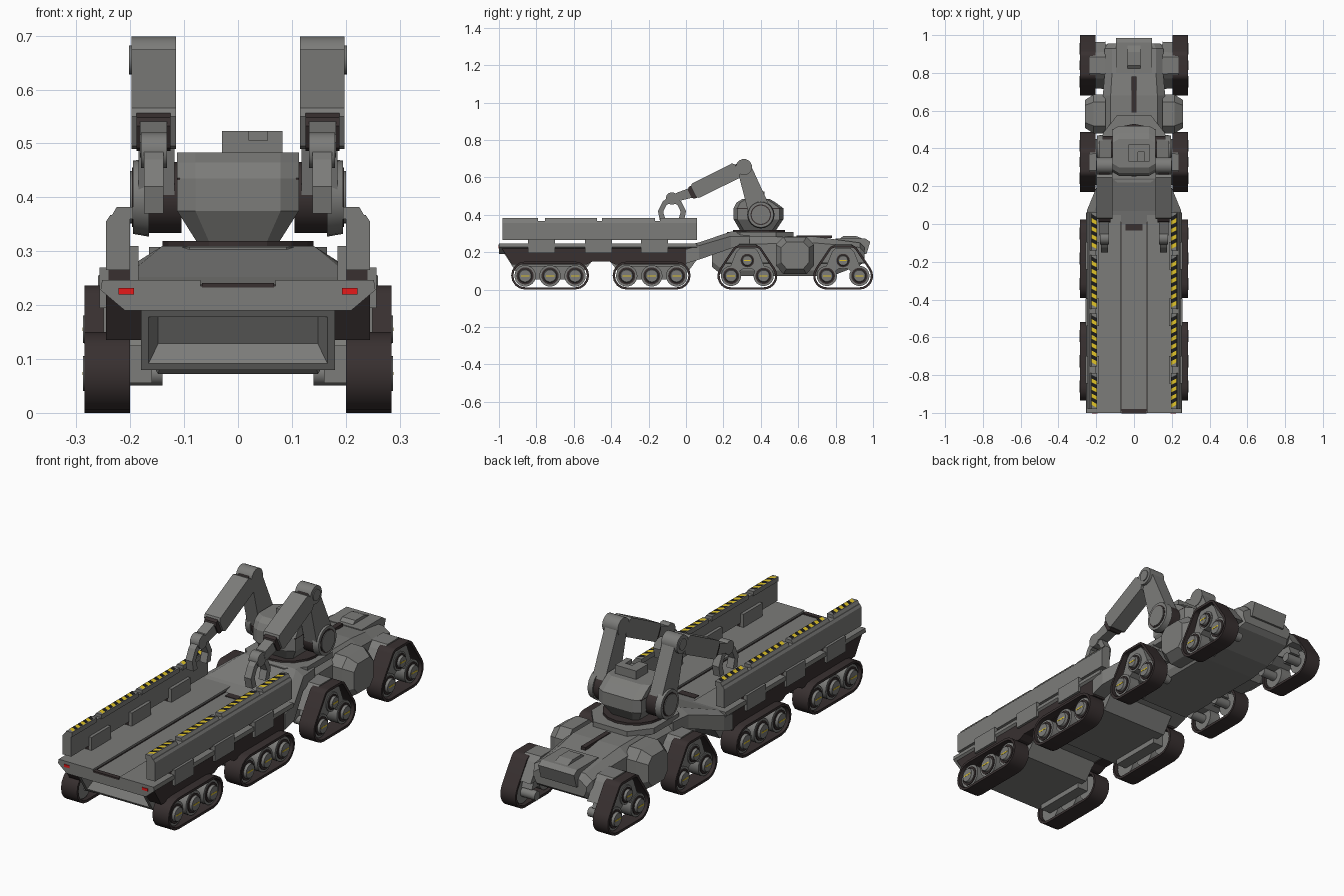
import bpy, bmesh, math
from mathutils import Vector

if "Cube" in bpy.data.objects:
    bpy.data.objects.remove(bpy.data.objects["Cube"])

def material(name, r, g, b):
    m = bpy.data.materials.new(name)
    m.diffuse_color = (r, g, b, 1)
    m.use_nodes = True
    m.node_tree.nodes["Principled BSDF"].inputs["Base Color"].default_value = m.diffuse_color
    return m

GREY = material("hull grey", .2, .2, .192)
BROWN = material("dark brown", .04, .03, .03)
YELLOW = material("hazard yellow", .75, .55, .02)
BLACK = material("black", .012, .012, .012)
RED = material("light red", .8, .01, .01)

def finish(name, bm, mats, mirror=False, smooth=False):
    bmesh.ops.recalc_face_normals(bm, faces=bm.faces)
    me = bpy.data.meshes.new(name)
    bm.to_mesh(me)
    bm.free()
    for m in (mats if isinstance(mats, tuple) else (mats,)):
        me.materials.append(m)
    if smooth:
        me.polygons.foreach_set("use_smooth", [True] * len(me.polygons))
        me.set_sharp_from_angle(angle=math.radians(35))
    ob = bpy.data.objects.new(name, me)
    bpy.context.collection.objects.link(ob)
    if mirror:
        mod = ob.modifiers.new("mirror", 'MIRROR')
        mod.use_mirror_merge = False
    return ob

def rings(bm, loops, cap=True):
    """Skin a list of equal-length point loops."""
    vs = [[bm.verts.new(p) for p in lp] for lp in loops]
    n = len(vs[0])
    for a, b in zip(vs, vs[1:]):
        for i in range(n):
            bm.faces.new((a[i], a[(i + 1) % n], b[(i + 1) % n], b[i]))
    if cap:
        bm.faces.new(vs[0])
        bm.faces.new(vs[-1])

def side(name, pts, x0, x1, mat, mirror=True, scale=1, smooth=False):
    """Extrude a (y, z) profile along x, optionally shrinking the x1 end."""
    cy = (min(p[0] for p in pts) + max(p[0] for p in pts)) / 2
    cz = (min(p[1] for p in pts) + max(p[1] for p in pts)) / 2
    bm = bmesh.new()
    rings(bm, [[(x0, y, z) for y, z in pts],
               [(x1, cy + (y - cy) * scale, cz + (z - cz) * scale) for y, z in pts]])
    return finish(name, bm, mat, mirror, smooth)

def along(name, pts, y0, y1, mat, mirror=False):
    bm = bmesh.new()
    rings(bm, [[(x, y0, z) for x, z in pts], [(x, y1, z) for x, z in pts]])
    return finish(name, bm, mat, mirror)

def plan(name, pts, z0, z1, mat, mirror=False):
    bm = bmesh.new()
    rings(bm, [[(x, y, z0) for x, y in pts], [(x, y, z1) for x, y in pts]])
    return finish(name, bm, mat, mirror)

def box(name, x0, x1, y0, y1, z0, z1, mat, mirror=False):
    return side(name, [(y0, z0), (y1, z0), (y1, z1), (y0, z1)], x0, x1, mat, mirror)

def circle(y, z, r, n=24):
    return [(y + r * math.cos(i * math.tau / n), z + r * math.sin(i * math.tau / n)) for i in range(n)]

def disc(name, y, z, r, x0, x1, mat, scale=1):
    return side(name, circle(y, z, r), x0, x1, mat, True, scale, True)

def beam(name, p, q, w0, w1, x0, x1, mat):
    p, q = Vector(p), Vector(q)
    d = (q - p).normalized()
    n = Vector((-d.y, d.x))
    c = .012
    pts = [p + n * (w0 - 2 * c) / 2 - d * c, p + n * w0 / 2, q + n * w1 / 2, q + n * (w1 - 2 * c) / 2 + d * c,
           q - n * (w1 - 2 * c) / 2 + d * c, q - n * w1 / 2, p - n * w0 / 2, p - n * (w0 - 2 * c) / 2 - d * c]
    return side(name, [tuple(v) for v in pts], x0, x1, mat)

def belt(name, wheels, t, x0, x1):
    """Track band wrapped round counter-clockwise (y, z, r) wheels."""
    inner, outer = [], []
    normal = []
    for (y, z, r), (y2, z2, r2) in zip(wheels, wheels[1:] + wheels[:1]):
        d = math.hypot(y2 - y, z2 - z)
        normal.append(math.atan2(z2 - z, y2 - y) - math.acos((r - r2) / d))
    for i, (y, z, r) in enumerate(wheels):
        a0 = normal[i - 1]
        sweep = (normal[i] - a0) % math.tau
        for k in range(9):
            a = a0 + sweep * k / 8
            for lst, rad in ((inner, r), (outer, r + t)):
                lst.append((y + rad * math.cos(a), z + rad * math.sin(a)))
    bm = bmesh.new()
    loops = [[(x, y, z) for y, z in l] for x, l in ((x0, inner), (x0, outer), (x1, outer), (x1, inner))]
    rings(bm, loops + loops[:1], False)
    bmesh.ops.remove_doubles(bm, verts=bm.verts, dist=1e-5)
    finish(name, bm, BROWN, True, True)

def wheel(name, y, z, r):
    disc(name, y, z, r, .215, .272, GREY)
    disc(name + "_dark_ring", y, z, r * .8, .27, .276, BROWN)
    disc(name + "_hub", y, z, r * .66, .27, .288, GREY, .85)
    box(name + "_mark", .287, .289, y - r * .4, y + r * .4, z - .003, z + .003, YELLOW, True)

# Cargo bed: deck with sunk centre, brown skirts, stepped underside
deck = [(.07, .235), (.07, .247), (.252, .247), (.255, .228), (.21, .19)]
along("bed_deck", deck + [(-x, z) for x, z in reversed(deck)], -1, .06, GREY)
box("deck_groove", .066, .0695, -.99, .06, .2355, .2385, BROWN, True)
box("deck_slot", -.045, .045, -.035, .0, .234, .238, BROWN)
box("front_slot", -.067, .067, -1.002, -.98, .233, .241, BROWN)
box("front_light", .193, .222, -1.003, -.99, .22, .232, RED, True)
side("bed_skirt", [(-.985, .22), (-.93, .135), (-.53, .135), (-.5, .15), (-.41, .15), (-.38, .135),
                   (.0, .135), (.06, .22)], .18, .245, BROWN)
under = side("bed_underside", [(-.97, .19), (-.9, .08), (-.56, .08), (-.5, .155), (-.41, .155), (-.35, .08),
                               (.0, .08), (.08, .19)], -.18, .18, GREY, False)
bm = bmesh.new()
bm.from_mesh(under.data)
bm.faces.ensure_lookup_table()
front = min((f for f in bm.faces if f.calc_center_median().y < -.93), key=lambda f: f.normal.y)
bmesh.ops.inset_region(bm, faces=[front], thickness=.02)
bmesh.ops.inset_region(bm, faces=[front], thickness=.025, depth=-.04)
bm.to_mesh(under.data)
bm.free()

# Side walls on brackets with hazard-striped caps
along("side_wall", [(.2, .265), (.245, .265), (.245, .355), (.237, .367), (.2, .367)], -.98, .06, GREY, True)
for y0, y1 in ((-.845, -.7), (-.54, -.395), (-.24, -.095)):
    box("wall_leg", .2, .24, y0, y1, .24, .268, BROWN, True)
    box("wall_bracket", .235, .257, y0, y1, .195, .27, GREY, True)
    box("wall_inner_plate", .185, .203, y0, y1, .245, .31, GREY, True)
for y0, y1 in ((-.98, -.79), (-.755, -.475), (-.45, -.165), (-.14, .06)):
    along("wall_cap", [(.195, .36), (.238, .36), (.225, .382), (.195, .382)], y0, y1, GREY, True)
    bm = bmesh.new()
    n = round((y1 - y0) / .024)
    cuts = [y0 + .008 + (y1 - y0 - .03) * i / n for i in range(n + 1)]
    for i, (a, b) in enumerate(zip(cuts, cuts[1:])):
        f = bm.faces.new([bm.verts.new(p) for p in ((.197, a, .384), (.224, a + .014, .384),
                                                    (.224, b + .014, .384), (.197, b, .384))])
        f.material_index = i % 2
    finish("hazard_stripe", bm, (YELLOW, BLACK), True)

# Bed tracks
for ys in ((-.86, -.727, -.593), (-.317, -.183, -.05)):
    belt("bed_track", [(ys[0], .075, .063), (ys[2], .075, .063)], .012, .2, .285)
    box("bed_axle_box", .16, .215, ys[0], ys[2], .055, .125, GREY, True)
    for y in ys:
        wheel("bed_wheel", y, .073, .057)

# Neck joining bed and tractor
bm = bmesh.new()
rings(bm, [[(-w, y, a), (w, y, a), (w, y, b), (w - .04, y, c), (-w + .04, y, c), (-w, y, b)]
           for y, w, a, b, c in ((.0, .25, .14, .215, .236), (.07, .25, .16, .235, .252),
                                 (.24, .18, .22, .285, .31), (.34, .17, .24, .285, .31))])
finish("neck", bm, GREY)

# Tractor hull: sections along y (y, half width, bottom, shoulder, top)
bm = bmesh.new()
rings(bm, [[(-w * .9, y, a), (w * .9, y, a), (w, y, a + .03), (w, y, b), (w * .75, y, c),
            (-w * .75, y, c), (-w, y, b), (-w, y, a + .03)]
           for y, w, a, b, c in ((.14, .15, .12, .2, .24), (.2, .165, .072, .24, .285), (.68, .165, .072, .25, .285),
                                 (.8, .155, .08, .24, .268), (.93, .155, .13, .225, .25), (.955, .14, .15, .2, .225))])
finish("tractor_hull", bm, GREY)
side("side_pod", [(.48, .13), (.52, .083), (.645, .083), (.685, .13), (.685, .24), (.645, .282), (.52, .282),
                  (.48, .24)], .15, .215, GREY)
side("side_pod_cover", [(.48, .13), (.52, .083), (.645, .083), (.685, .13), (.685, .24), (.645, .282), (.52, .282),
                        (.48, .24)], .215, .26, GREY, True, .72)
box("hull_spine_slot", -.012, .012, .59, .78, .275, .289, BROWN)
side("nose_hatch", [(.8, .255), (.8, .272), (.96, .272), (.985, .255), (.965, .19), (.93, .19)], -.095, .095, GREY, False)
side("nose_bump", [(.82, .27), (.84, .286), (.91, .286), (.95, .27)], -.035, .035, GREY, False)

# Triangular tractor tracks with fenders
for c in (.328, .84):
    belt("tractor_track", [(c - .087, .073, .061), (c + .087, .073, .061), (c + .045, .198, .026),
                           (c - .045, .198, .026)], .012, .205, .285)
    side("track_frame", [(c - .1, .1), (c - .06, .2), (c - .04, .222), (c + .04, .222), (c + .06, .2), (c + .1, .1),
                         (c + .04, .1), (c, .125), (c - .04, .1)], .16, .268, GREY)
    side("track_fender", [(c - .125, .14), (c - .07, .22), (c - .045, .243), (c + .045, .243), (c + .07, .22),
                          (c + .125, .14)], .15, .235, GREY, True, .97)
    for y, z, r in ((c - .087, .073, .054), (c + .087, .073, .054), (c, .155, .045)):
        wheel("tractor_wheel", y, z, r)
        disc("tractor_axle", y, z, .022, .14, .22, GREY)

# Turret on its ring
ring = [(.09, .22), (.165, .29), (.165, .48), (.09, .575)]
plan("turret_base", ring + [(-x, y) for x, y in reversed(ring)], .28, .308, GREY)
bm = bmesh.new()
rings(bm, [[(x, y + .0, z) for x, y in circle(0, .39, .14, 16)] for z in (.3, .319)])
finish("turret_ring", bm, BROWN)
bm = bmesh.new()
rings(bm, [[(-w, a, z), (-w * .7, a - .02, z), (w * .7, a - .02, z), (w, a, z), (w, b, z), (w * .7, b + .02, z),
            (-w * .7, b + .02, z), (-w, b, z)]
           for z, w, a, b in ((.315, .075, .31, .46), (.375, .113, .275, .5), (.435, .113, .275, .5),
                              (.465, .113, .29, .46), (.483, .113, .32, .43))])
finish("turret", bm, GREY)
box("turret_seam", -.1135, .1135, .272, .503, .432, .436, BROWN)
box("turret_hatch", -.03, .083, .33, .42, .475, .505, GREY)
box("turret_hatch_left", -.03, .02, .33, .42, .5, .523, GREY)
box("turret_hatch_right", .055, .083, .33, .42, .5, .523, GREY)
box("turret_hatch_back", .02, .055, .38, .42, .5, .523, GREY)

# Twin folding arms
S, E = (.4, .4), (.31, .655)
disc("shoulder_core", *S, .066, .105, .17, BROWN)
disc("shoulder_cover", *S, .073, .165, .195, GREY, .93)
disc("shoulder_ring", *S, .055, .19, .197, BROWN)
disc("shoulder_hub", *S, .049, .19, .2, GREY)
beam("upper_arm", S, E, .125, .075, .118, .185, GREY)
disc("elbow", *E, .043, .115, .198, GREY)
disc("elbow_hub", *E, .027, .195, .202, GREY)
beam("forearm_link", E, (.25, .628), .06, .065, .13, .185, BROWN)
beam("forearm", (.265, .635), (.05, .528), .088, .085, .115, .198, GREY)
beam("forearm_collar", (.06, .532), (.03, .517), .075, .07, .125, .188, BROWN)
beam("forearm_tip", (.035, .52), (-.045, .495), .055, .045, .132, .182, GREY)
disc("wrist", -.075, .487, .033, .132, .18, GREY)
finger = [(-.075, .51), (-.125, .47), (-.15, .42), (-.14, .37), (-.108, .37), (-.122, .415), (-.105, .452), (-.075, .467)]
side("claw_finger", finger, .138, .174, GREY)
side("claw_thumb", [(-.15 - y, z) for y, z in finger], .138, .174, GREY)
